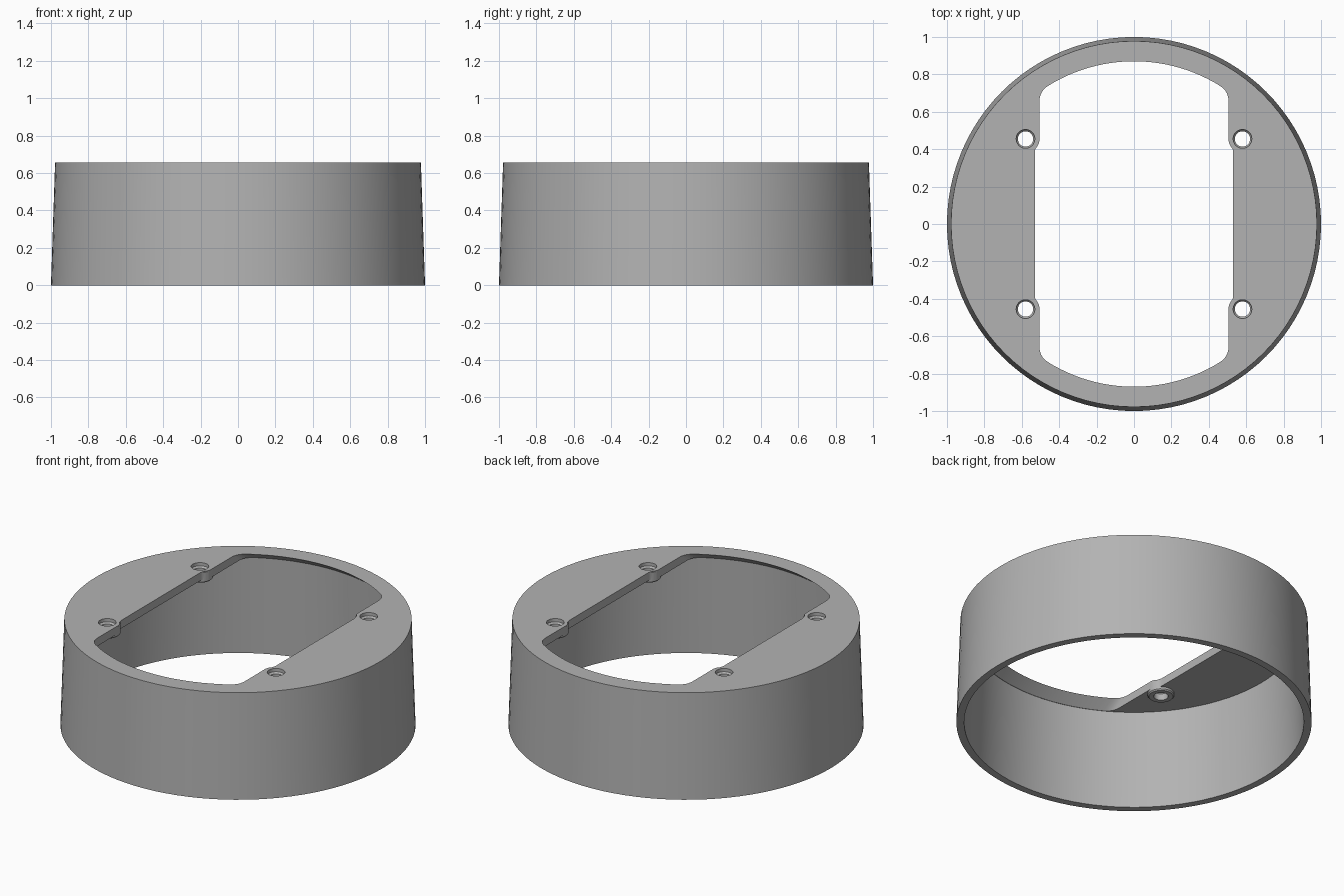
import bpy, bmesh
from math import sin, cos, pi, sqrt, asin
from mathutils import Vector

cube = bpy.data.objects.get("Cube")
if cube:
    bpy.data.objects.remove(cube, do_unlink=True)

TOP, UNDER, BOSS_END = 0.655, 0.605, 0.585
LIP, INNER = 0.87, 0.934          # opening radius above and below
BOSS_X, BOSS_Y = 0.58, 0.455
SEG = 96

grey = bpy.data.materials.new("plain grey")
grey.use_nodes = True
colour = (0.45, 0.45, 0.45, 1)
grey.diffuse_color = colour
grey.node_tree.nodes["Principled BSDF"].inputs["Base Color"].default_value = colour


def loft(name, rings):
    """Closed solid through rings of equal point count, capped at both ends."""
    bm = bmesh.new()
    loops = [[bm.verts.new(p) for p in ring] for ring in rings]
    n = len(loops[0])
    for a, b in zip(loops, loops[1:]):
        for i in range(n):
            j = (i + 1) % n
            bm.faces.new((a[i], a[j], b[j], b[i]))
    bm.faces.new(loops[0][::-1])
    bm.faces.new(loops[-1])
    bmesh.ops.recalc_face_normals(bm, faces=bm.faces)
    mesh = bpy.data.meshes.new(name)
    bm.to_mesh(mesh)
    bm.free()
    mesh.materials.append(grey)
    obj = bpy.data.objects.new(name, mesh)
    bpy.context.collection.objects.link(obj)
    return obj


def circle(r, z, x=0, y=0, n=SEG):
    return [(x + r * cos(2 * pi * i / n), y + r * sin(2 * pi * i / n), z) for i in range(n)]


def opening(radius, z):
    """Outline with straight sides, notched between the bosses, and curved ends."""
    side = 0.505
    quarter = [(0.53, 0.39), (0.523, 0.415), (0.508, 0.435), (side, 0.455)]
    corner = Vector((side, sqrt(radius**2 - side**2)))
    start = corner - Vector((0, 0.05))
    a0 = asin(side / radius) - 0.06
    end = Vector((radius * sin(a0), radius * cos(a0)))
    for i in range(7):
        t = i / 6
        quarter.append(tuple(start * (1 - t)**2 + corner * 2 * t * (1 - t) + end * t * t))
    quarter += [(radius * sin(a0 * (1 - i / 12)), radius * cos(a0 * (1 - i / 12)))
                for i in range(1, 13)]
    half = quarter + [(-x, y) for x, y in quarter[-2::-1]]
    return [(x, y, z) for x, y in half + [(-x, -y) for x, y in half]]


def boolean(target, tool, operation):
    mod = target.modifiers.new(operation.title(), 'BOOLEAN')
    mod.operation, mod.solver, mod.object = operation, 'EXACT', tool
    bpy.context.view_layer.objects.active = target
    bpy.ops.object.modifier_apply(modifier=mod.name)
    bpy.data.objects.remove(tool, do_unlink=True)


# Tapered outer shell, hollow below the top plate
ring = loft("mounting_ring", [circle(1.0, 0), circle(0.978, TOP)])
boolean(ring, loft("cavity", [circle(0.957, -0.02), circle(0.936, UNDER)]), 'DIFFERENCE')

# Opening in the plate, flared underneath at its curved ends
slope = (INNER - LIP) / (TOP - UNDER)
boolean(ring, loft("opening_cutter", [
    opening(INNER, UNDER - 0.1), opening(INNER, UNDER),
    opening(LIP - slope * 0.01, TOP + 0.01)]), 'DIFFERENCE')

# Four screw bosses with tapered holes
spots = [(sx * BOSS_X, sy * BOSS_Y) for sx in (-1, 1) for sy in (-1, 1)]
for x, y in spots:
    boolean(ring, loft("screw_boss", [
        circle(0.068, BOSS_END, x, y, 32), circle(0.075, BOSS_END + 0.007, x, y, 32),
        circle(0.075, TOP - 0.005, x, y, 32)]), 'UNION')
for x, y in spots:
    boolean(ring, loft("screw_hole", [
        circle(0.041, BOSS_END - 0.02, x, y, 32), circle(0.041, TOP - 0.03, x, y, 32),
        circle(0.05, TOP - 0.02, x, y, 32), circle(0.05, TOP + 0.02, x, y, 32)]), 'DIFFERENCE')

# Smooth curved walls, crisp edges
bpy.ops.object.select_all(action='DESELECT')
ring.select_set(True)
bpy.context.view_layer.objects.active = ring
bpy.ops.object.shade_smooth_by_angle(angle=pi / 6)
